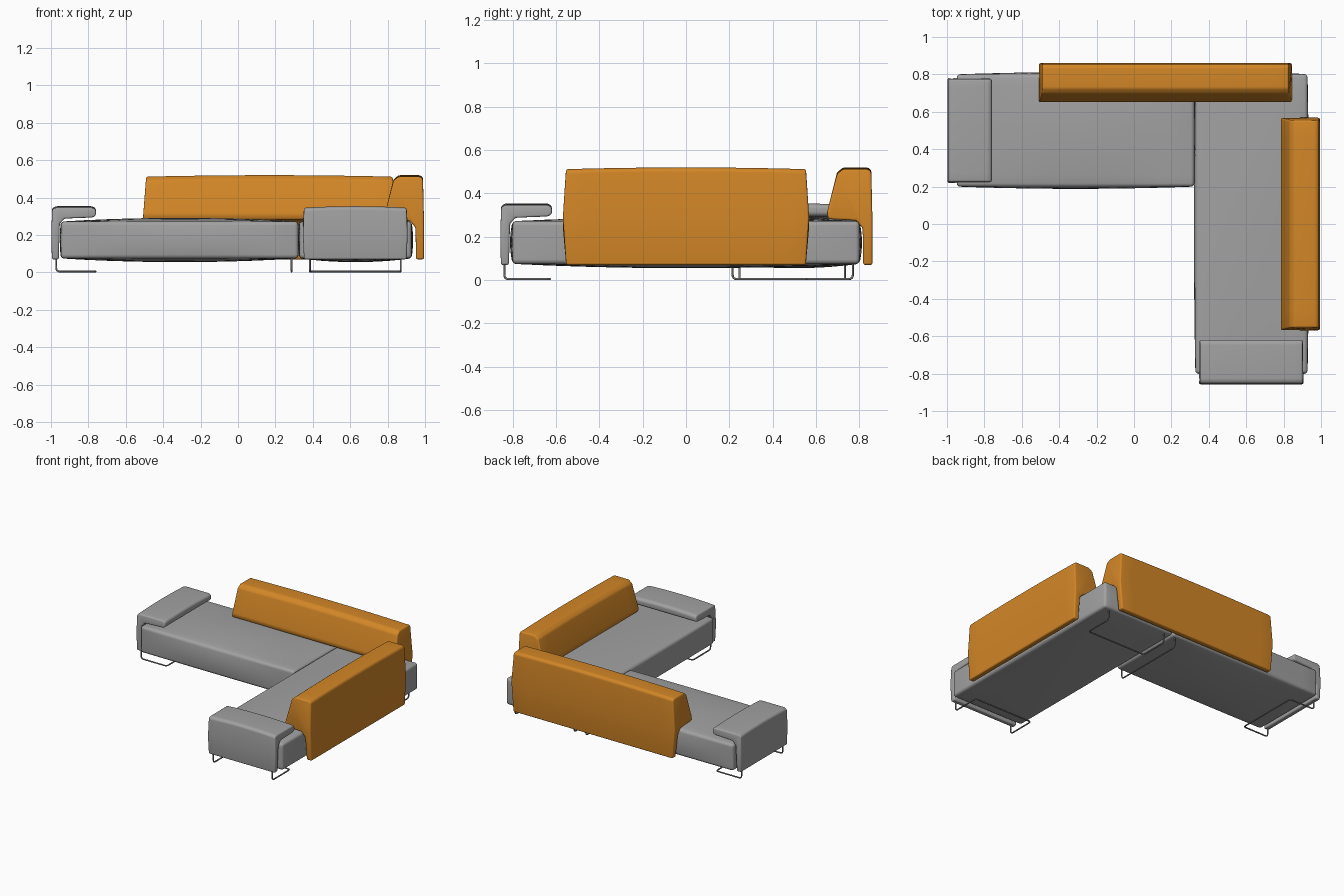
import bpy, bmesh, math
from mathutils import Vector

if "Cube" in bpy.data.objects:
    bpy.data.objects.remove(bpy.data.objects["Cube"], do_unlink=True)


def material(name, rgb):
    m = bpy.data.materials.new(name)
    m.use_nodes = True
    m.diffuse_color = (*rgb, 1)
    m.node_tree.nodes["Principled BSDF"].inputs["Base Color"].default_value = (*rgb, 1)
    return m


GREY = material("grey fabric", (0.36, 0.36, 0.36))
ORANGE = material("orange fabric", (0.65, 0.24, 0.02))
METAL = material("grey metal", (0.22, 0.22, 0.22))


def finish(bm, name, mat, bevel):
    bmesh.ops.recalc_face_normals(bm, faces=bm.faces)
    mesh = bpy.data.meshes.new(name)
    bm.to_mesh(mesh)
    bm.free()
    obj = bpy.data.objects.new(name, mesh)
    bpy.context.collection.objects.link(obj)
    mesh.materials.append(mat)
    mod = obj.modifiers.new("soft edges", "BEVEL")
    mod.width, mod.segments = bevel, 4
    mod.limit_method, mod.angle_limit = "ANGLE", math.radians(28)
    bpy.context.view_layer.objects.active = obj
    obj.select_set(True)
    bpy.ops.object.modifier_apply(modifier=mod.name)
    bpy.ops.object.shade_smooth_by_angle(angle=math.radians(40))
    obj.select_set(False)
    return obj


def cushion(name, lo, hi, puff):
    """Box whose six faces swell outwards in the middle."""
    lo, hi = Vector(lo), Vector(hi)
    bm = bmesh.new()
    bmesh.ops.create_cube(bm, size=2)
    bmesh.ops.subdivide_edges(bm, edges=bm.edges, cuts=9, use_grid_fill=True)
    for v in bm.verts:
        n = v.co.copy()
        for i in range(3):
            a, b = n[(i + 1) % 3], n[(i + 2) % 3]
            swell = puff[i] * n[i] * (1 - a * a) * (1 - b * b)
            v.co[i] = (lo[i] + hi[i]) / 2 + n[i] * (hi[i] - lo[i]) / 2 + swell
    return finish(bm, name, GREY, 0.018)


def swept(name, profile, centre, along, inward, half, end_puff, top_puff, mat, bevel):
    """Sweep a (depth, height) profile sideways, swelling its ends, back and top."""
    along, inward = Vector(along), Vector(inward)
    top = max(z for d, z in profile)
    low = min(z for d, z in profile)
    bm = bmesh.new()
    steps, rings = 12, []
    for k in range(steps + 1):
        t = 2 * k / steps - 1
        ring = []
        for d, z in profile:
            h = 2 * (z - low) / (top - low) - 1
            s = t * (half + end_puff * (1 - h * h))
            lift = top_puff * (1 - t * t)
            p = Vector(centre) + along * s + inward * d
            p.z = z + (lift if z > (top + low) / 2 and h > 0.75 else 0)
            ring.append(bm.verts.new(p))
        rings.append(ring)
    n = len(profile)
    for a, b in zip(rings, rings[1:]):
        for i in range(n):
            bm.faces.new((a[i], a[(i + 1) % n], b[(i + 1) % n], b[i]))
    bm.faces.new(rings[0])
    bm.faces.new(rings[-1])
    return finish(bm, name, mat, bevel)


def rod(name, points, bend=0.02):
    """Thin bent metal rod with rounded corners."""
    pts = [Vector(p) for p in points]
    path = [pts[0]]
    for a, b, c in zip(pts, pts[1:], pts[2:]):
        p, q = b + (a - b).normalized() * bend, b + (c - b).normalized() * bend
        for i in range(5):
            t = i / 4
            path.append(p * (1 - t) ** 2 + b * 2 * t * (1 - t) + q * t * t)
    path.append(pts[-1])
    cu = bpy.data.curves.new(name, "CURVE")
    cu.dimensions = "3D"
    cu.bevel_depth, cu.bevel_resolution, cu.use_fill_caps = 0.005, 2, True
    sp = cu.splines.new("POLY")
    sp.points.add(len(path) - 1)
    for point, co in zip(sp.points, path):
        point.co = (*co, 1)
    cu.materials.append(METAL)
    bpy.context.collection.objects.link(bpy.data.objects.new(name, cu))


def sled(name, centre, along, inward, half=0.243, run=0.21):
    """Two posts running inwards along the floor to a cross bar."""
    c, a, d = Vector(centre), Vector(along) * half, Vector(inward) * run
    up, floor = Vector((0, 0, 0.09)), Vector((0, 0, 0.005))
    rod(name, [c - a + up, c - a + floor, c - a + d + floor,
               c + a + d + floor, c + a + floor, c + a + up])


# Seats
cushion("left_seat", (-0.947, 0.2, 0.075), (0.322, 0.8, 0.272), (0.006, 0.012, 0.02))
cushion("corner_seat", (0.328, -0.8, 0.075), (0.928, 0.8, 0.272), (0.008, 0.012, 0.02))

# Hooked backrests: thin outer panel with a cushion folded over the seat
BACK = [(0, 0.07), (0, 0.29), (0.005, 0.5), (0.02, 0.512), (0.135, 0.512), (0.163, 0.49),
        (0.21, 0.31), (0.203, 0.282), (0.075, 0.275), (0.045, 0.24), (0.042, 0.07)]
swept("rear_backrest", BACK, (0.168, 0.86, 0), (1, 0, 0), (0, -1, 0), 0.658, 0.018, 0.008, ORANGE, 0.012)
swept("side_backrest", BACK, (0.994, 0, 0), (0, 1, 0), (-1, 0, 0), 0.553, 0.015, 0.008, ORANGE, 0.012)

# Hooked armrests
ARM = [(0.003, 0.07), (0, 0.2), (0.004, 0.335), (0.022, 0.346), (0.22, 0.346), (0.238, 0.335),
       (0.238, 0.305), (0.222, 0.294), (0.07, 0.288), (0.045, 0.26), (0.04, 0.07)]
swept("left_armrest", ARM, (-0.998, 0.5, 0), (0, 1, 0), (1, 0, 0), 0.274, 0.006, 0.008, GREY, 0.01)
swept("front_armrest", ARM, (0.627, -0.857, 0), (1, 0, 0), (0, 1, 0), 0.274, 0.006, 0.008, GREY, 0.01)

# Metal legs
sled("left_leg", (-0.972, 0.49, 0), (0, 1, 0), (1, 0, 0))
sled("front_leg", (0.627, -0.838, 0), (1, 0, 0), (0, 1, 0))
sled("rear_leg", (0.627, 0.77, 0), (1, 0, 0), (0, -1, 0))
rod("middle_leg", [(0.287, 0.215, 0.09), (0.287, 0.215, 0.005), (0.287, 0.77, 0.005), (0.287, 0.77, 0.09)])
